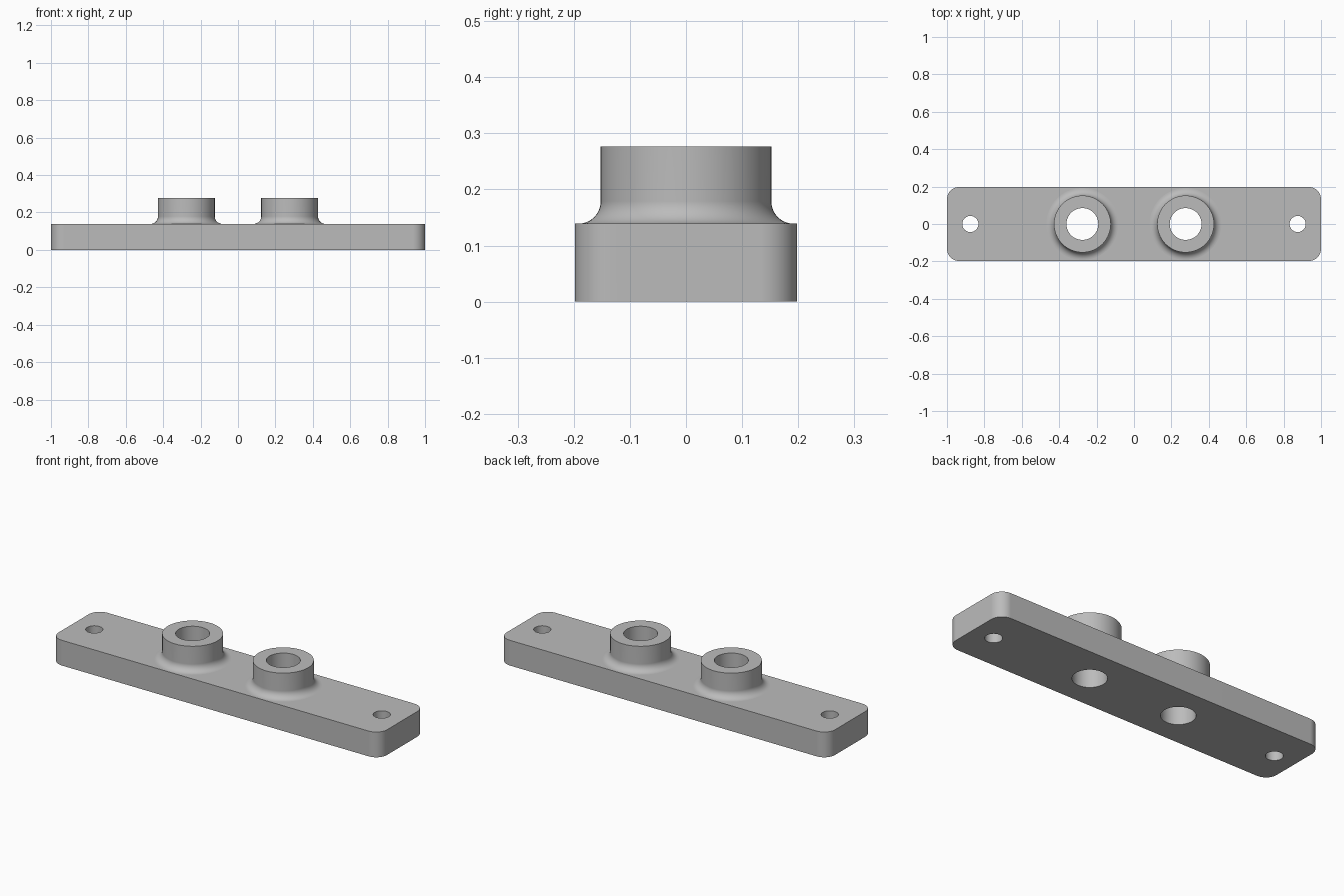
import bpy, bmesh
from math import sin, cos, pi, radians

HALF_LENGTH, HALF_WIDTH, THICK = 1.0, 0.198, 0.139
CORNER = 0.066
BOSS_X, BOSS_R, BORE_R, BOSS_TOP, FILLET = 0.276, 0.152, 0.085, 0.277, 0.04
SCREW_X, SCREW_R = 0.875, 0.043
SEGMENTS = 64

cube = bpy.data.objects.get("Cube")
if cube:
    bpy.data.objects.remove(cube, do_unlink=True)

grey = bpy.data.materials.new("plain grey")
grey.use_nodes = True
colour = (0.5, 0.5, 0.5, 1)
grey.diffuse_color = colour
grey.node_tree.nodes["Principled BSDF"].inputs["Base Color"].default_value = colour


def make_object(name, bm):
    mesh = bpy.data.meshes.new(name)
    bm.to_mesh(mesh)
    bm.free()
    mesh.materials.append(grey)
    obj = bpy.data.objects.new(name, mesh)
    bpy.context.collection.objects.link(obj)
    return obj


def activate(obj):
    bpy.ops.object.select_all(action="DESELECT")
    obj.select_set(True)
    bpy.context.view_layer.objects.active = obj


def smooth(obj):
    activate(obj)
    bpy.ops.object.shade_smooth_by_angle(angle=radians(30))
    weighted = obj.modifiers.new("even_normals", "WEIGHTED_NORMAL")
    weighted.keep_sharp = True


# Base plate: a block with rounded upright corners
bm = bmesh.new()
bmesh.ops.create_cube(bm, size=1)
bmesh.ops.scale(bm, vec=(2 * HALF_LENGTH, 2 * HALF_WIDTH, THICK), verts=bm.verts)
bmesh.ops.translate(bm, vec=(0, 0, THICK / 2), verts=bm.verts)
uprights = [e for e in bm.edges if abs(e.verts[0].co.z - e.verts[1].co.z) > THICK / 2]
bmesh.ops.bevel(bm, geom=uprights, offset=CORNER, segments=12, profile=0.5, affect="EDGES")
plate = make_object("base_plate", bm)

# Through holes: two bores and two screw holes
bm = bmesh.new()
for x, radius in ((BOSS_X, BORE_R), (SCREW_X, SCREW_R)):
    for side in (-1, 1):
        made = bmesh.ops.create_cone(bm, cap_ends=True, segments=SEGMENTS,
                                     radius1=radius, radius2=radius, depth=1)
        bmesh.ops.translate(bm, vec=(side * x, 0, 0), verts=made["verts"])
cutter = make_object("hole_cutter", bm)
cutter.hide_render = True

activate(plate)
cut = plate.modifiers.new("holes", "BOOLEAN")
cut.operation = "DIFFERENCE"
cut.solver = "EXACT"
cut.object = cutter
bpy.ops.object.modifier_apply(modifier=cut.name)
bpy.data.objects.remove(cutter, do_unlink=True)
smooth(plate)

# Bosses: a lathed collar with a fillet at its foot and an open bore
profile = []
for i in range(11):
    a = pi / 2 * i / 10
    profile.append((BOSS_R + FILLET * (1 - sin(a)), THICK + FILLET * (1 - cos(a))))
profile += [(BOSS_R, BOSS_TOP), (BORE_R, BOSS_TOP), (BORE_R, THICK)]

for name, x in (("right_boss", -BOSS_X), ("left_boss", BOSS_X)):
    bm = bmesh.new()
    rings = []
    for r, z in profile:
        rings.append([bm.verts.new((x + r * cos(2 * pi * k / SEGMENTS),
                                    r * sin(2 * pi * k / SEGMENTS), z))
                      for k in range(SEGMENTS)])
    for low, high in zip(rings, rings[1:]):
        for k in range(SEGMENTS):
            n = (k + 1) % SEGMENTS
            bm.faces.new((low[k], low[n], high[n], high[k]))
    smooth(make_object(name, bm))
